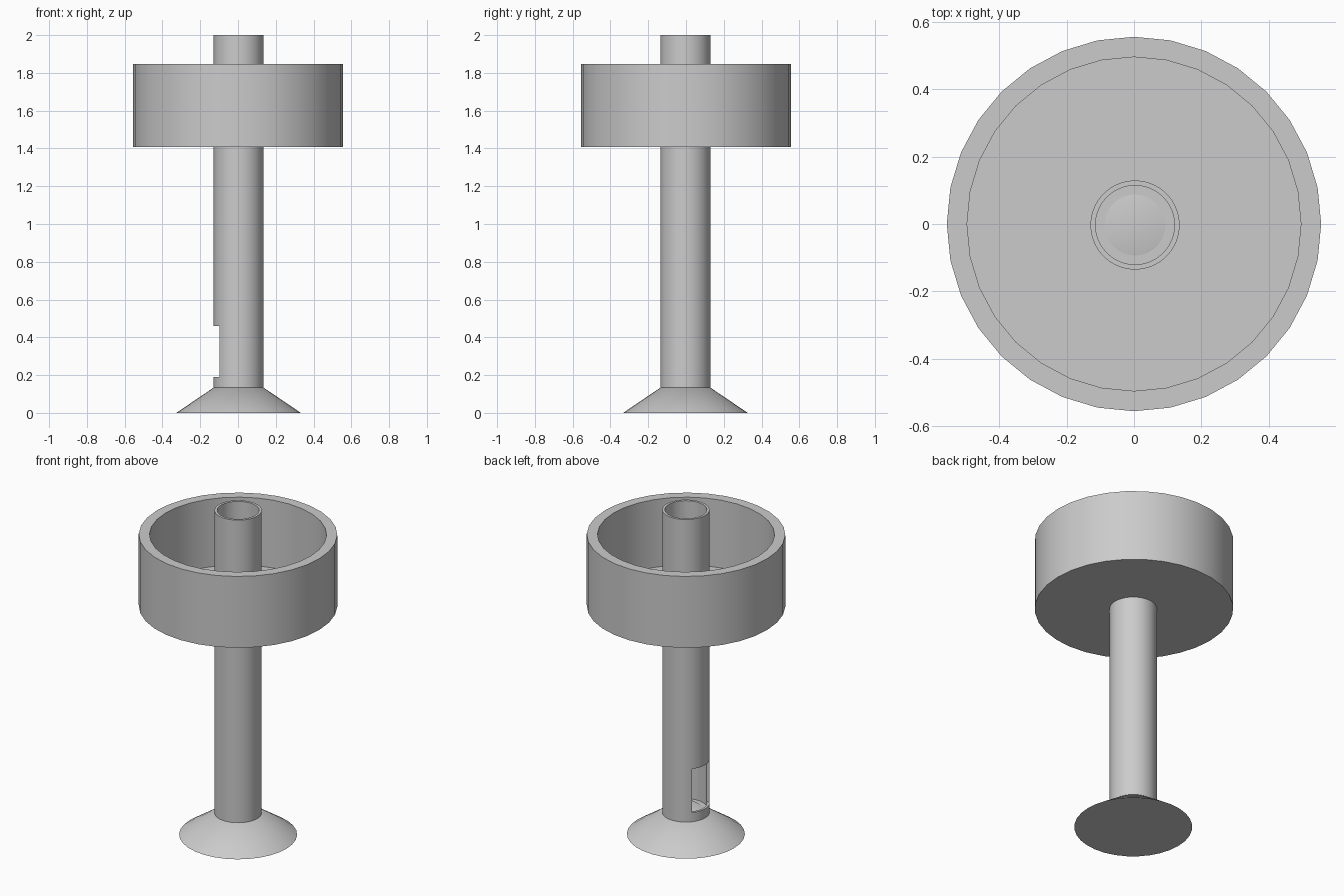
import bpy
import bmesh
import math

cube = bpy.data.objects.get("Cube")
if cube:
    bpy.data.objects.remove(cube, do_unlink=True)

grey = bpy.data.materials.new("plain grey")
grey.use_nodes = True
grey.diffuse_color = (0.6, 0.6, 0.6, 1)
grey.node_tree.nodes["Principled BSDF"].inputs["Base Color"].default_value = grey.diffuse_color


def lathe(name, profile, segments, closed=False, offset=(0, 0, 0)):
    """Spin an (r, z) profile around the z axis."""
    bm = bmesh.new()
    verts = [bm.verts.new((r, 0, z)) for r, z in profile]
    pairs = list(zip(verts, verts[1:]))
    if closed:
        pairs.append((verts[-1], verts[0]))
    edges = [bm.edges.new(p) for p in pairs]
    bmesh.ops.spin(bm, geom=verts + edges, cent=(0, 0, 0), axis=(0, 0, 1),
                   angle=math.tau, steps=segments, use_duplicate=False)
    bmesh.ops.remove_doubles(bm, verts=bm.verts[:], dist=1e-4)
    bmesh.ops.recalc_face_normals(bm, faces=bm.faces[:])
    mesh = bpy.data.meshes.new(name)
    bm.to_mesh(mesh)
    bm.free()
    mesh.materials.append(grey)
    obj = bpy.data.objects.new(name, mesh)
    obj.location = offset
    bpy.context.collection.objects.link(obj)
    return obj


def activate(obj):
    bpy.ops.object.select_all(action='DESELECT')
    obj.select_set(True)
    bpy.context.view_layer.objects.active = obj


STEM_AT = (0.003, -0.003, 0)

# Conical foot, its tip pokes through the floor of the stem
foot = lathe("foot_cone", [(0, 0), (0.33, 0), (0, 0.223)], 32, offset=STEM_AT)

# Hollow stem, open at the top with a thin floor
stem = lathe("hollow_stem", [(0, 0.125), (0.132, 0.125), (0.132, 2), (0.117, 2),
                             (0.117, 0.162), (0, 0.162)], 64, offset=STEM_AT)

# Round tray with a hole for the stem
tray = lathe("round_tray", [(0.125, 1.408), (0.555, 1.408), (0.555, 1.848), (0.495, 1.848),
                            (0.495, 1.43), (0.125, 1.43)], 32, closed=True)

# Slot through the wall of the stem on the -x side
bpy.ops.mesh.primitive_cube_add(size=1, location=(-0.15, STEM_AT[1], 0.325))
cutter = bpy.context.object
cutter.name = "slot_cutter"
cutter.scale = (0.3, 0.168, 0.27)
cutter.hide_render = True
activate(stem)
slot = stem.modifiers.new("slot", 'BOOLEAN')
slot.operation = 'DIFFERENCE'
slot.solver = 'EXACT'
slot.object = cutter
bpy.ops.object.modifier_apply(modifier=slot.name)
bpy.data.objects.remove(cutter, do_unlink=True)

# Smooth walls with sharp rims
for obj in (foot, stem, tray):
    activate(obj)
    bpy.ops.object.shade_smooth_by_angle(angle=math.radians(30))
